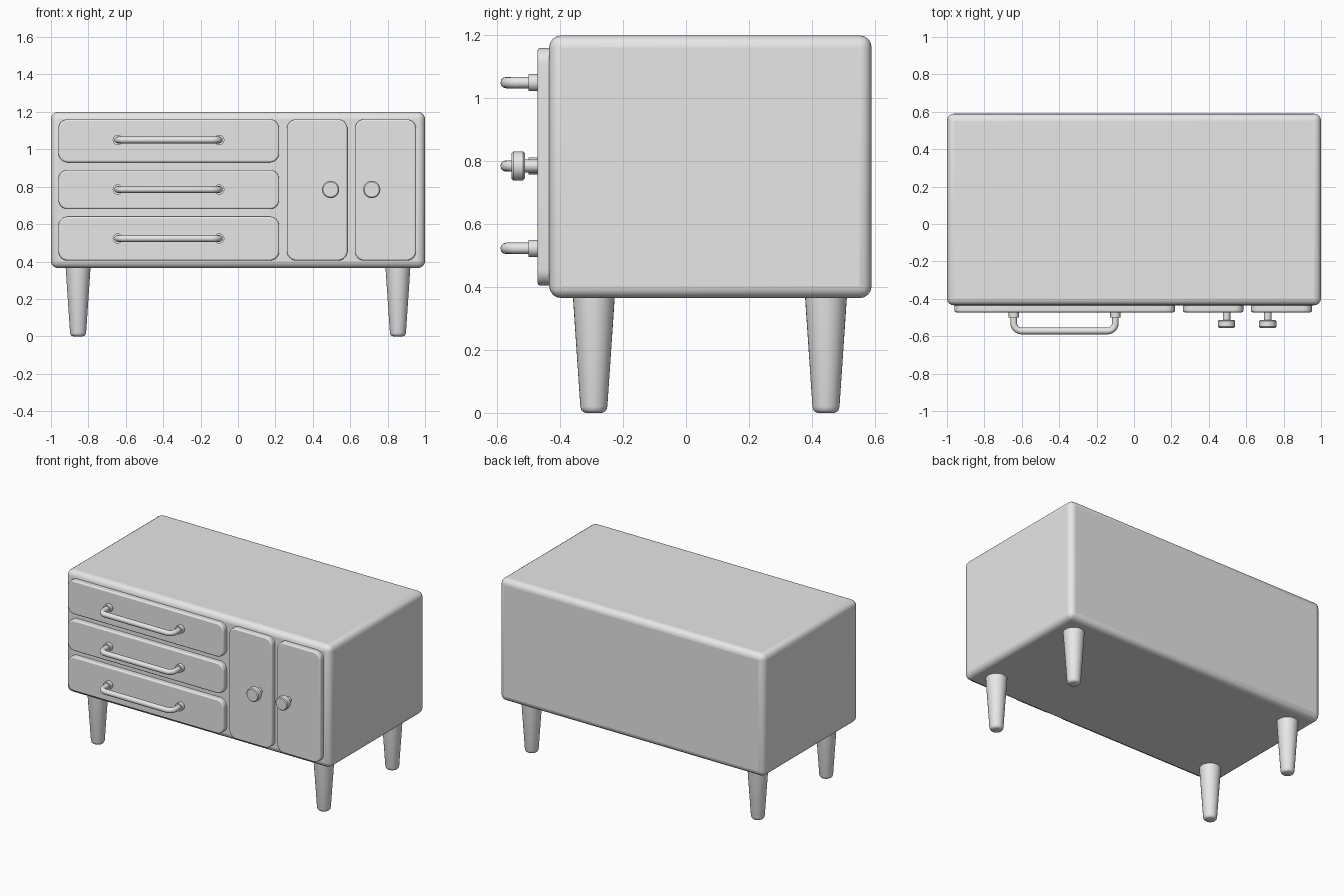
import bpy, math
from mathutils import Vector

cube = bpy.data.objects.get("Cube")
if cube:
    bpy.data.objects.remove(cube)

grey = bpy.data.materials.new("plain_grey")
grey.use_nodes = True
grey.diffuse_color = (0.8, 0.8, 0.8, 1)
grey.node_tree.nodes["Principled BSDF"].inputs["Base Color"].default_value = (0.8, 0.8, 0.8, 1)

FRONT = -0.435   # cabinet front
PANEL = -0.472   # drawer and door front
TO_FRONT = (math.pi / 2, 0, 0)


def finish(ob, name, angle=40):
    ob.name = name
    ob.data.materials.append(grey)
    bpy.ops.object.select_all(action='DESELECT')
    ob.select_set(True)
    bpy.context.view_layer.objects.active = ob
    bpy.ops.object.shade_smooth_by_angle(angle=math.radians(angle))
    return ob


def bevel(ob, width, segments):
    mod = ob.modifiers.new("rounding", 'BEVEL')
    mod.width, mod.segments = width, segments
    mod.limit_method = 'ANGLE'
    mod.angle_limit = math.radians(40)


def mesh_object(name, verts, faces):
    me = bpy.data.meshes.new(name)
    me.from_pydata(verts, [], faces)
    ob = bpy.data.objects.new(name, me)
    bpy.context.collection.objects.link(ob)
    return ob


def lathe(name, profile, location, rotation=(0, 0, 0), sides=32):
    """Revolve (radius, height) points round the local z axis and cap the ends."""
    verts, faces = [], []
    for r, h in profile:
        for i in range(sides):
            a = math.tau * i / sides
            verts.append((r * math.cos(a), r * math.sin(a), h))
    for k in range(len(profile) - 1):
        for i in range(sides):
            j = (i + 1) % sides
            faces.append((k * sides + i, k * sides + j, (k + 1) * sides + j, (k + 1) * sides + i))
    top = (len(profile) - 1) * sides
    faces.append(tuple(reversed(range(sides))))
    faces.append(tuple(range(top, top + sides)))
    ob = mesh_object(name, verts, faces)
    ob.location, ob.rotation_euler = location, rotation
    return finish(ob, name)


def panel(name, x0, x1, z0, z1, radius=0.05, steps=8):
    """Rounded rectangular front with a softened front edge."""
    outline = []
    corners = [(x1 - radius, z1 - radius), (x0 + radius, z1 - radius),
               (x0 + radius, z0 + radius), (x1 - radius, z0 + radius)]
    for q, (cx, cz) in enumerate(corners):
        for s in range(steps + 1):
            a = (q + s / steps) * math.pi / 2
            outline.append((cx + radius * math.cos(a), cz + radius * math.sin(a)))
    n = len(outline)
    verts = [(x, y, z) for y in (PANEL, FRONT + 0.01) for x, z in outline]
    faces = [tuple(range(n)), tuple(reversed(range(n, 2 * n)))]
    faces += [(i, i + n, (i + 1) % n + n, (i + 1) % n) for i in range(n)]
    ob = finish(mesh_object(name, verts, faces), name)
    bevel(ob, 0.009, 3)


def handle(name, x0, x1, z):
    """Bent bar handle with a ferrule at each end."""
    depth, bend = -0.572, 0.042
    path = [Vector((x0, PANEL + 0.01, z))]
    for cx, start in ((x0 + bend, math.pi), (x1 - bend, 1.5 * math.pi)):
        for s in range(9):
            a = start + s / 8 * math.pi / 2
            path.append(Vector((cx + bend * math.cos(a), depth + bend + bend * math.sin(a), z)))
    path.append(Vector((x1, PANEL + 0.01, z)))
    curve = bpy.data.curves.new(name, 'CURVE')
    curve.dimensions = '3D'
    curve.bevel_depth, curve.bevel_resolution = 0.018, 4
    spline = curve.splines.new('POLY')
    spline.points.add(len(path) - 1)
    for p, co in zip(spline.points, path):
        p.co = (*co, 1)
    ob = bpy.data.objects.new(name, curve)
    bpy.context.collection.objects.link(ob)
    bpy.context.view_layer.objects.active = ob
    bpy.ops.object.select_all(action='DESELECT')
    ob.select_set(True)
    bpy.ops.object.convert(target='MESH')
    finish(bpy.context.object, name)
    for side, x in (("right", x0), ("left", x1)):
        lathe(f"{name}_ferrule_{side}", [(0.027, -0.01), (0.027, 0.028)],
              (x, PANEL, z), TO_FRONT)


# Cabinet body
bpy.ops.mesh.primitive_cube_add(size=1, location=(0, 0.0775, 0.7825))
body = bpy.context.object
body.scale = (2, 1.025, 0.835)
bpy.ops.object.transform_apply(location=False, rotation=False, scale=True)
finish(body, "cabinet_body")
bevel(body, 0.038, 4)

# Drawers with handles
for label, z0, z1, zh in (("bottom", 0.405, 0.64, 0.523),
                          ("middle", 0.68, 0.89, 0.785),
                          ("top", 0.93, 1.16, 1.05)):
    panel(f"{label}_drawer", -0.96, 0.22, z0, z1)
    handle(f"{label}_drawer_handle", -0.643, -0.1, zh)

# Doors with round knobs
for label, x0, x1, xk in (("right", 0.262, 0.585, 0.495), ("left", 0.625, 0.952, 0.715)):
    panel(f"{label}_door", x0, x1, 0.405, 1.16)
    knob = [(0.02, -0.01), (0.02, 0.04), (0.04, 0.04), (0.046, 0.046),
            (0.046, 0.077), (0.04, 0.083)]
    lathe(f"{label}_door_knob", knob, (xk, PANEL, 0.785), TO_FRONT)

# Tapered legs with rounded feet
leg = [(0.026, 0), (0.034, 0.003), (0.04, 0.009), (0.043, 0.02), (0.068, 0.39)]
for side, x in (("right", -0.855), ("left", 0.855)):
    for end, y in (("front", -0.293), ("back", 0.445)):
        lathe(f"{end}_{side}_leg", leg, (x, y, 0))
